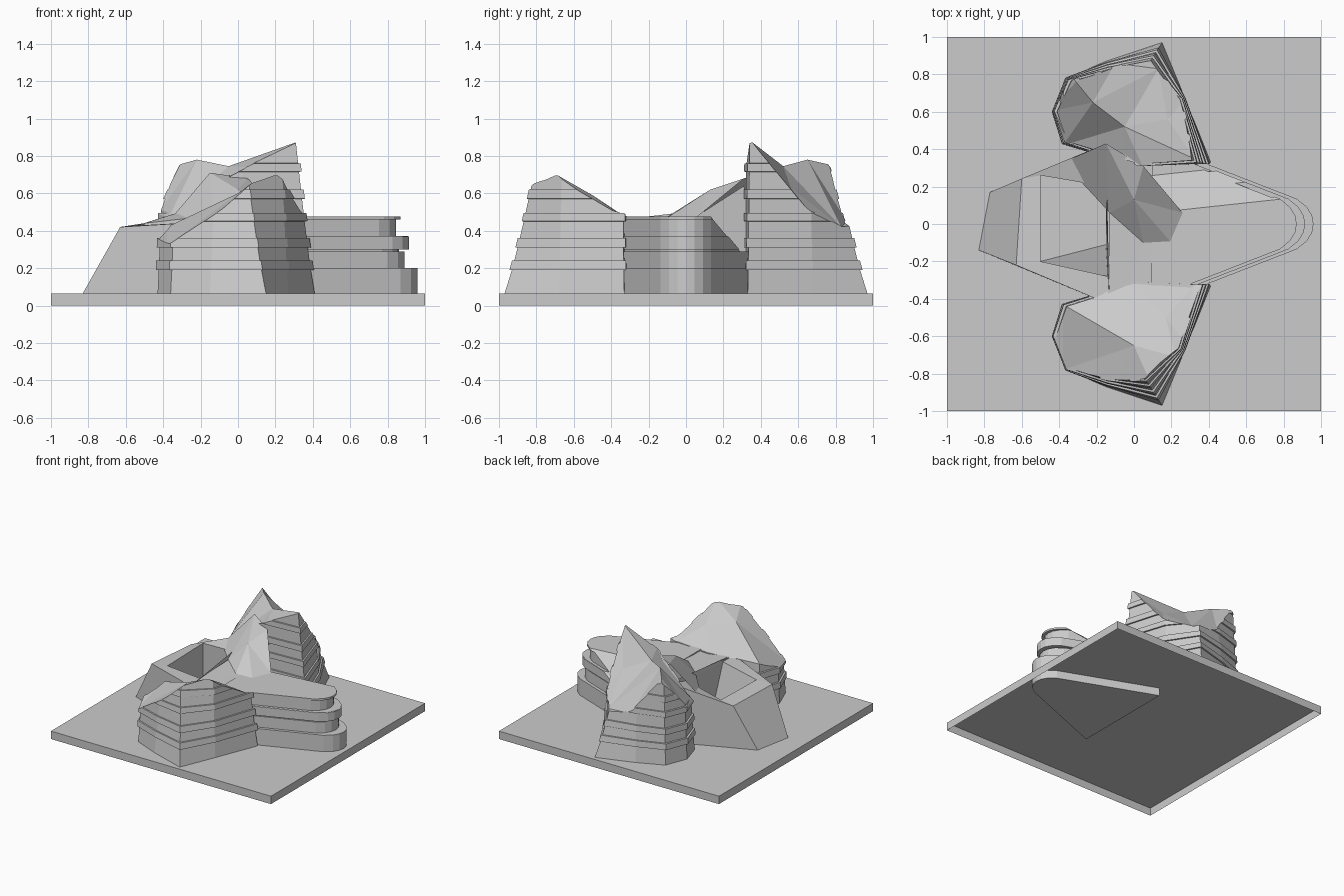
import bpy, bmesh
from mathutils import Vector
from mathutils.geometry import delaunay_2d_cdt

if "Cube" in bpy.data.objects:
    bpy.data.objects.remove(bpy.data.objects["Cube"])

BASE = 0.065


def make(name, verts, faces):
    bm = bmesh.new()
    vs = [bm.verts.new(v) for v in verts]
    for f in faces:
        bm.faces.new([vs[i] for i in f])
    bmesh.ops.recalc_face_normals(bm, faces=bm.faces)
    me = bpy.data.meshes.new(name)
    bm.to_mesh(me)
    bm.free()
    ob = bpy.data.objects.new(name, me)
    bpy.context.collection.objects.link(ob)
    return ob


def loft(name, rings, caps=True):
    n, m = len(rings[0]), len(rings)
    verts = [p for r in rings for p in r]
    faces = []
    for k in range(m - 1):
        a, b = k * n, (k + 1) * n
        faces += [(a + i, a + (i + 1) % n, b + (i + 1) % n, b + i) for i in range(n)]
    if caps:
        faces += [tuple(range(n)), tuple(range((m - 1) * n, m * n))]
    return make(name, verts, faces)


def cut_roof(ob, inner, eave, ridges, centre):
    """Trim everything above a folded roof surface."""
    outer = [(centre[0] + 1.5 * (x - centre[0]), centre[1] + 1.5 * (y - centre[1]), z)
             for x, y, z in eave]
    pts = inner + eave + outer
    v2, _, tris, orig, _, _ = delaunay_2d_cdt([Vector(p[:2]) for p in pts], ridges, [], 0, 1e-5)
    verts = [(v.x, v.y, pts[o[0]][2] if o else 0.5) for v, o in zip(v2, orig)]
    cutter = make("roof_cutter", verts, tris)
    bm = bmesh.new()
    bm.from_mesh(cutter.data)
    ext = bmesh.ops.extrude_face_region(bm, geom=bm.faces[:], use_keep_orig=True)
    for g in ext["geom"]:
        if isinstance(g, bmesh.types.BMVert):
            g.co.z = 1.4
    bmesh.ops.recalc_face_normals(bm, faces=bm.faces)
    bm.to_mesh(cutter.data)
    bm.free()
    cutter.hide_render = True
    mod = ob.modifiers.new("roof", 'BOOLEAN')
    mod.operation, mod.solver, mod.object = 'DIFFERENCE', 'EXACT', cutter
    dg = bpy.context.evaluated_depsgraph_get()
    me = bpy.data.meshes.new_from_object(ob.evaluated_get(dg))
    ob.modifiers.clear()
    ob.data = me
    bpy.data.objects.remove(cutter)


# Base plate, open underneath
s = [(-1, -1), (1, -1), (1, 1), (-1, 1)]
make("base_plate", [(x, y, 0) for x, y in s] + [(x, y, BASE) for x, y in s],
     [(4, 5, 6, 7)] + [(i, (i + 1) % 4, (i + 1) % 4 + 4, i + 4) for i in range(4)])

# Terraced towers: tapering walls with projecting floor bands
LOW = [(.27, .68), (.15, .97), (-.15, .87), (-.36, .78), (-.43, .6), (-.38, .43), (0, .32), (.41, .33)]
HIGH = [(.23, .66), (.03, .78), (-.12, .80), (-.33, .76), (-.40, .6), (-.34, .45), (.03, .32), (.31, .34)]
BANDS = [(.19, .24), (.31, .36), (.45, .495), (.57, .62), (.715, .76)]


def tower(name, side):
    def ring(z, grow):
        t = ((z - BASE) / .8) ** .85
        out = []
        for a, b in zip(LOW, HIGH):
            x, y = (p + (q - p) * t for p, q in zip(a, b))
            x, y = -.03 + (x + .03) * grow, .6 + (y - .6) * grow
            out.append((x, y * side, z))
        return out
    rings = [ring(BASE, 1)]
    for lo, hi in BANDS:
        rings += [ring(lo, 1), ring(lo + .001, 1.04), ring(hi, 1.04), ring(hi + .001, 1)]
    rings.append(ring(.95, 1))
    return loft(name, rings)


north = tower("north_tower", 1)
cut_roof(north,
         [(-.05, .52, .745), (-.22, .65, .78), (-.31, .76, .755), (.18, .56, .63)],
         [(.33, .345, .88), (.27, .66, .5), (.13, .83, .42), (-.1, .86, .45), (-.34, .8, .70),
          (-.46, .6, .45), (-.38, .42, .45), (-.06, .38, .68), (.05, .3, .74)],
         [(0, 1), (1, 2), (0, 4), (1, 6), (4, 3), (3, 6)], (-.03, .6))

south = tower("south_tower", -1)
cut_roof(south,
         [(.22, -.71, .71), (0, -.65, .6), (.17, -.5, .59)],
         [(.08, -.83, .66), (.28, -.64, .65), (.31, -.34, .48), (0, -.32, .47), (-.38, -.43, .42),
          (-.46, -.58, .36), (-.38, -.78, .32), (-.1, -.87, .5)],
         [(0, 1), (0, 2), (1, 2)], (-.03, -.6))


# East wing: rounded-nose storeys, each with its own setback
def nose(tip, z):
    d = tip - .96
    half = [(.11 + d * .2, .43 + d * .3), (.87 + d, .135), (.925 + d, .09), (.952 + d, .045)]
    pts = half + [(tip, 0)] + [(x, -y) for x, y in reversed(half)]
    return [(x, y, z) for x, y in pts]


for i, (tip, z0, z1) in enumerate([(.96, 0, .2), (.89, .2, .29), (.86, .29, .3),
                                   (.915, .3, .37), (.91, .37, .372), (.845, .372, .46),
                                   (.87, .46, .475)]):
    ob = loft(f"east_wing_storey_{i + 1}", [nose(tip, z0), nose(tip, z1)])
    # sloping cut on the north side of the upper storeys
    if z0 > .25:
        bm = bmesh.new()
        bm.from_mesh(ob.data)
        a, b, c = Vector((.2, .07, .475)), Vector((.85, .14, .475)), Vector((.3, .27, .3))
        n = (b - a).cross(c - a).normalized()
        bmesh.ops.bisect_plane(bm, geom=bm.verts[:] + bm.edges[:] + bm.faces[:],
                               plane_co=a, plane_no=n if n.z > 0 else -n, clear_outer=True)
        bmesh.ops.holes_fill(bm, edges=bm.edges[:])
        bm.to_mesh(ob.data)
        bm.free()

# West wing: sloped end wall and roof around an open courtyard
foot = [(-.83, -.14, BASE), (-.77, .17, BASE), (-.15, .43, BASE), (-.13, -.43, BASE)]
eaves = [(-.63, -.22, .42), (-.6, .243, .41), (-.15, .43, .55), (-.13, -.43, .45)]
court = [(-.5, -.2, .43), (-.5, .26, .44), (-.15, .2, .48), (-.14, -.28, .45)]
floor = [(-.5, -.2, BASE), (-.5, .26, BASE), (-.15, .2, BASE), (-.15, -.11, BASE)]
loft("west_wing", [foot, eaves, court, floor], caps=False)

# Central folded roof linking the four wings
make("central_canopy",
     [(-.38, .33, .44), (-.15, .43, .71), (.05, .31, .68), (0, .13, .62), (.26, .06, .475),
      (.2, -.1, .47), (.05, -.1, .475), (-.13, .06, .48), (-.14, -.4, .455), (-.05, -.4, .46),
      (.24, -.3, .47)],
     [(0, 1, 7), (1, 2, 3), (1, 3, 7), (2, 4, 3), (3, 4, 5), (3, 5, 6), (3, 6, 7),
      (7, 6, 9, 8), (5, 10, 9, 6)])

# Vertical screen between courtyard and canopy
make("court_screen",
     [(-.14, -.4, BASE), (-.13, .06, BASE), (.1, .4, BASE), (.05, .31, .64),
      (-.13, .06, .48), (-.14, -.4, .45)],
     [(0, 1, 4, 5), (1, 2, 3, 4)])
